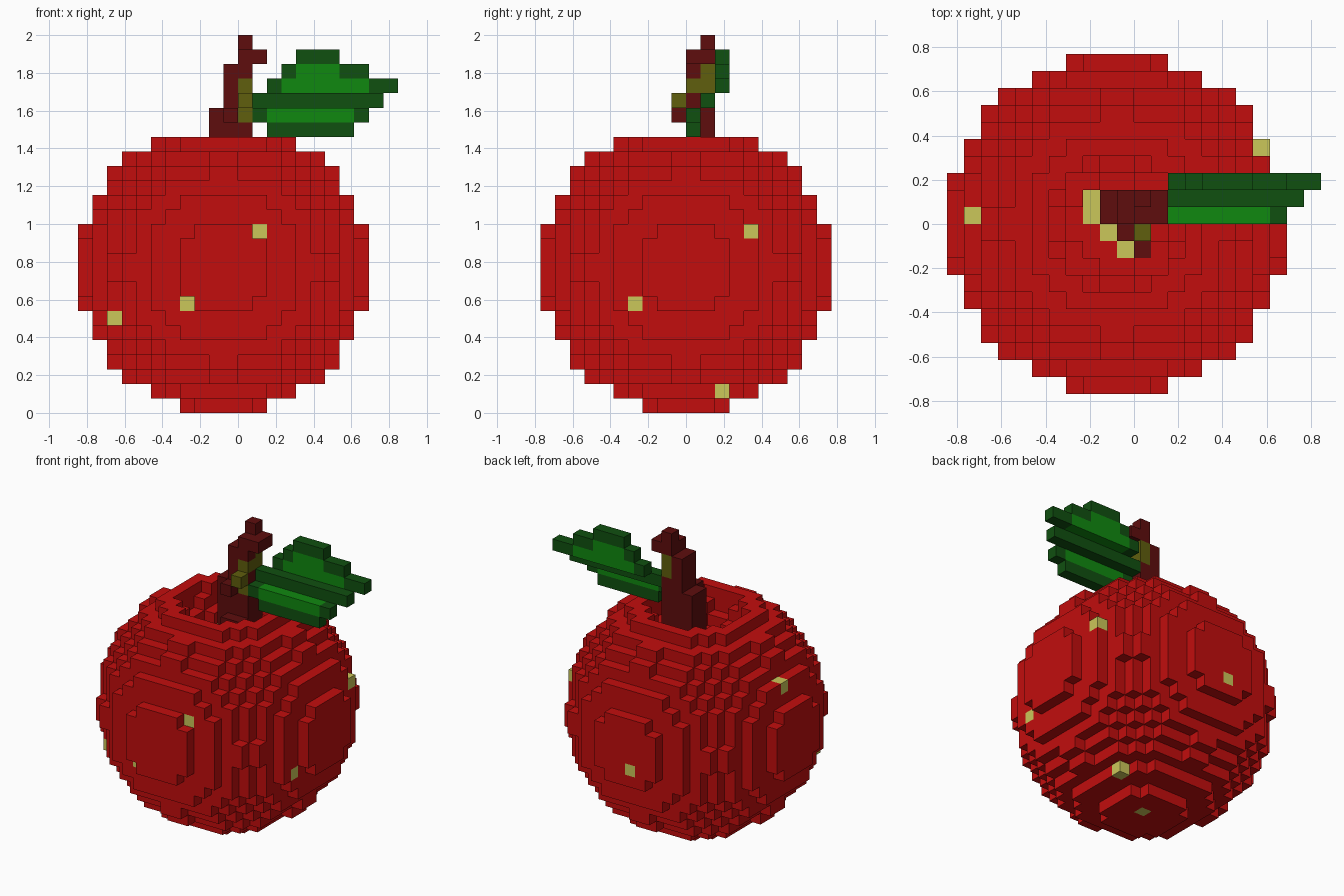
import bpy, bmesh
from mathutils import Vector

if "Cube" in bpy.data.objects:
    bpy.data.objects.remove(bpy.data.objects["Cube"])

S = 1 / 13  # edge of one block

COLOURS = {
    "red": (0.54, 0.004, 0.004), "pale_yellow": (0.60, 0.57, 0.10),
    "dark_brown": (0.112, 0.004, 0.004), "olive": (0.117, 0.112, 0.004),
    "dark_green": (0.005, 0.08, 0.005), "bright_green": (0.005, 0.25, 0.005),
}
MATS = {}
for name, c in COLOURS.items():
    MATS[name] = bpy.data.materials.new(name)
    MATS[name].diffuse_color = (*c, 1)


def fill(part, xs, ys, zs, colour):
    """Fill an inclusive box of blocks."""
    for i in range(xs[0], xs[1] + 1):
        for j in range(ys[0], ys[1] + 1):
            for k in range(zs[0], zs[1] + 1):
                part[i, j, k] = colour


# Apple body: block ball with a stepped hollow in the top
apple = {}
hollow = {18: 16, 17: 13, 16: 7}
for i in range(-11, 9):
    for j in range(-10, 10):
        for k in range(19):
            x, y, z = i + 1.5, j + 0.5, k - 9.5
            if x * x + y * y + z * z <= 100 and x * x + y * y > hollow.get(k, -1):
                apple[i, j, k] = "red"

# Pale specks on the skin, given relative to the ball centre
for x, y, z in [(2.5, -8.5, 2.5), (-2.5, -8.5, -2.5), (-7.5, -5.5, -3.5),
                (8.5, 4.5, 2.5), (8.5, -3.5, -2.5), (-8.5, 0.5, 4.5),
                (-0.5, 9.5, -1.5), (4.5, 2.5, -8.5), (0.5, 0.5, -9.5)]:
    apple[int(x - 1.5), int(y - 0.5), int(z + 9.5)] = "pale_yellow"
# Pale floor around the stem
for i, j in [(-3, 0), (-3, 1), (-2, -1), (-1, -2)]:
    apple[i, j, 15] = "pale_yellow"

# Stem
stem = {}
B, O = "dark_brown", "olive"
fill(stem, (-2, 0), (0, 1), (16, 20), B)
fill(stem, (-1, 0), (-1, -1), (16, 17), B)
fill(stem, (0, 0), (-2, -2), (16, 16), B)
fill(stem, (-1, -1), (-1, -1), (20, 20), B)
fill(stem, (-1, 0), (0, 1), (21, 23), B)
fill(stem, (0, 1), (0, 1), (24, 24), B)
fill(stem, (0, 0), (1, 1), (25, 25), B)
for cell in [(0, 0, 20), (0, -1, 21), (0, 0, 22), (0, 1, 22), (0, 1, 23)]:
    stem[cell] = O

# Leaf: row by row, dark rim with a bright middle
leaf = {}
for k, j, dark, bright in [(19, 0, (2, 7), None), (20, 0, (1, 8), (2, 7)),
                           (21, 1, (1, 9), None), (22, 2, (2, 10), (3, 8)),
                           (23, 2, (3, 8), (4, 6)), (24, 2, (4, 6), None)]:
    fill(leaf, dark, (j, j), (k, k), "dark_green")
    if bright:
        fill(leaf, bright, (j, j), (k, k), "bright_green")

occupied = set(apple) | set(stem) | set(leaf)


def build(name, part):
    """Make a mesh from the exposed block sides."""
    bm = bmesh.new()
    verts = {}
    used = sorted(set(part.values()))
    for cell, colour in part.items():
        for axis in range(3):
            for side in (0, 1):
                near = list(cell)
                near[axis] += 2 * side - 1
                if tuple(near) in occupied:
                    continue
                u, v = (axis + 1) % 3, (axis + 2) % 3
                ring = []
                for a, b in ((0, 0), (1, 0), (1, 1), (0, 1)):
                    p = list(cell)
                    p[axis] += side
                    p[u] += a
                    p[v] += b
                    p = tuple(p)
                    if p not in verts:
                        verts[p] = bm.verts.new(Vector(p) * S)
                    ring.append(verts[p])
                if not side:
                    ring.reverse()
                bm.faces.new(ring).material_index = used.index(colour)
    mesh = bpy.data.meshes.new(name)
    bm.to_mesh(mesh)
    bm.free()
    for c in used:
        mesh.materials.append(MATS[c])
    bpy.context.collection.objects.link(bpy.data.objects.new(name, mesh))


build("apple_body", apple)
build("stem", stem)
build("leaf", leaf)

for m in bpy.data.materials:
    if m.users and not m.is_grease_pencil:
        m.use_nodes = True
        m.node_tree.nodes["Principled BSDF"].inputs["Base Color"].default_value = m.diffuse_color
